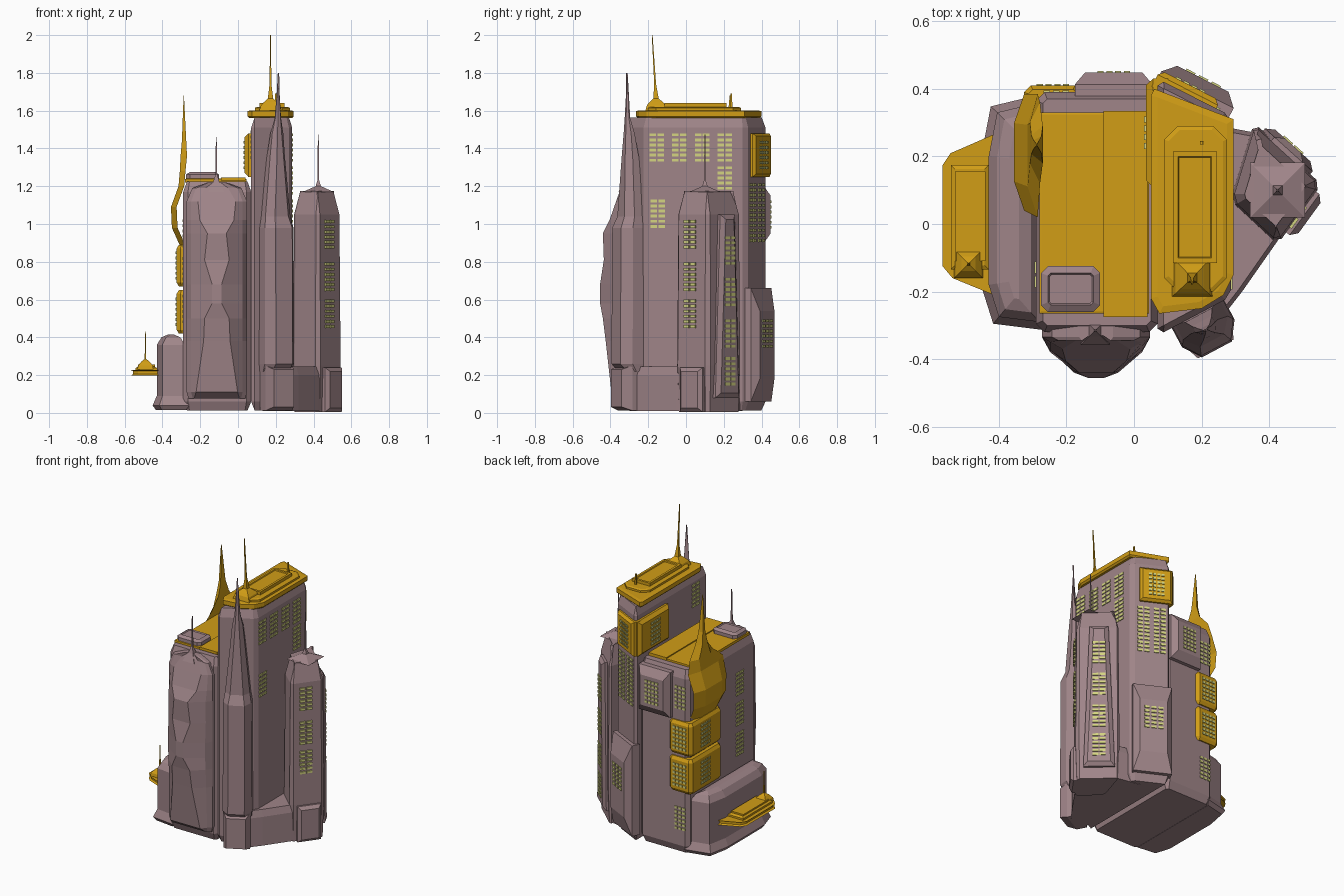
import bpy, math
from mathutils import Vector

if "Cube" in bpy.data.objects:
    bpy.data.objects.remove(bpy.data.objects["Cube"])


def material(name, rgb):
    m = bpy.data.materials.new(name)
    m.diffuse_color = (*rgb, 1)
    m.use_nodes = True
    m.node_tree.nodes["Principled BSDF"].inputs["Base Color"].default_value = m.diffuse_color
    return m


WALL = material("mauve_wall", (0.35, 0.235, 0.25))
GOLD = material("gold_trim", (0.64, 0.34, 0.008))
LIT = material("window_light", (0.66, 0.66, 0.22))


def mesh(name, verts, faces, mat):
    me = bpy.data.meshes.new(name)
    me.from_pydata(verts, [], faces)
    me.materials.append(mat)
    ob = bpy.data.objects.new(name, me)
    bpy.context.collection.objects.link(ob)
    return ob


def loft(name, rings, mat=WALL):
    """Skin equal-length rings and cap both ends."""
    n, v = len(rings[0]), [p for r in rings for p in r]
    f = [tuple(reversed(range(n))), tuple(range(len(v) - n, len(v)))]
    for k in range(len(rings) - 1):
        for i in range(n):
            j = (i + 1) % n
            f.append((k * n + i, k * n + j, k * n + n + j, k * n + n + i))
    return mesh(name, v, f, mat)


def inset(poly, d):
    out, n = [], len(poly)
    for i in range(n):
        a, b, c = (Vector(poly[(i + k) % n]) for k in (-1, 0, 1))
        e1, e2 = (b - a).normalized(), (c - b).normalized()
        n1, n2 = Vector((-e1.y, e1.x)), Vector((-e2.y, e2.x))
        out.append(b + (n1 + n2) * d / (1 + n1.dot(n2)))
    return out


def chamfer(poly, c):
    out, n = [], len(poly)
    for i in range(n):
        a, b, d = (Vector(poly[(i + k) % n]) for k in (-1, 0, 1))
        out += [b + (a - b).normalized() * c, b + (d - b).normalized() * c]
    return out


def rect(x0, x1, y0, y1):
    return [(x0, y0), (x1, y0), (x1, y1), (x0, y1)]


def prism(name, poly, levels, mat=WALL):
    """Stack a counter-clockwise plan at (z, inset) levels."""
    return loft(name, [[(p[0], p[1], z) for p in inset(poly, d)] for z, d in levels], mat)


def spire(name, x, y, levels, mat=WALL, n=4, lean=0.0):
    z0 = levels[0][0]
    loft(name, [[(x + r * math.cos(math.tau * (i + .5) / n),
                  y + lean * (z - z0) + r * math.sin(math.tau * (i + .5) / n), z)
                 for i in range(n)] for z, r in levels], mat)


def local(x, y, ang):
    """Frame on a wall: t sideways, d outward, z up."""
    a = math.radians(ang)
    c, s = math.cos(a), math.sin(a)
    return lambda t, d, z: (x + d * c - t * s, y + d * s + t * c, z)


def slab(name, x, y, ang, w, z0, z1, d, bev, mat=WALL, tw=1.0, zbev=None):
    """Bevelled panel standing out from a wall."""
    P, zb, rings = local(x, y, ang), zbev or bev, []
    for dep, b, q in ((-.03, 0, 0), (d * .4, 0, 0), (d, bev, zb)):
        h, ht = w / 2 - b, w * tw / 2 - b
        rings.append([P(-h, dep, z0 + q), P(h, dep, z0 + q), P(ht, dep, z1 - q), P(-ht, dep, z1 - q)])
    return loft(name, rings, mat)


win_v, win_f = [], []


def windows(x, y, ang, zc, cols=2, rows=6, w=.035, h=.015, gx=.042, gz=.027):
    P = local(x, y, ang)
    for i in range(cols):
        for j in range(rows):
            t, z, b = (i - (cols - 1) / 2) * gx, zc + (j - (rows - 1) / 2) * gz, len(win_v)
            for d in (-.004, .005):
                win_v.extend(P(t + a * w / 2, d, z + c * h / 2) for a, c in ((-1, -1), (1, -1), (1, 1), (-1, 1)))
            win_f.append((b + 4, b + 5, b + 6, b + 7))
            for k in range(4):
                m = (k + 1) % 4
                win_f.append((b + k, b + m, b + 4 + m, b + 4 + k))


# Main block with gilded roof
main = chamfer(rect(-.29, .07, -.32, .39), .025)
prism("main_block", main, [(.012, .02), (.06, 0), (1.17, 0), (1.225, .02)])
prism("main_roof", rect(-.28, .045, -.265, .33), [(1.22, 0), (1.238, 0), (1.24, .006)], GOLD)
prism("roof_strip", rect(-.09, .04, -.275, .335), [(1.23, 0), (1.247, 0)], GOLD)
prism("roof_hatch", chamfer(rect(-.275, -.10, -.26, -.125), .02),
      [(1.23, 0), (1.262, 0), (1.275, .02), (1.268, .025)])

# Front buttress with faceted keel: (z, outer half width, ridge half width, ridge y)
keel = [(.075, .15, .12, -.35), (.11, .16, .11, -.395), (.38, .16, .07, -.425), (.50, .16, .065, -.44),
        (.58, .16, .025, -.455), (.68, .16, .025, -.455), (.81, .16, .065, -.435), (.95, .16, .05, -.44),
        (1.02, .16, .09, -.405), (1.12, .16, .10, -.37), (1.19, .13, .06, -.345), (1.22, .05, .02, -.33)]
cx = -.112
loft("front_buttress", [[(cx - o, -.29, z), (cx - o, -.335, z), (cx - o * .85, min(-.345, y * .35 - .22), z),
                         (cx - r, y, z), (cx + r, y, z), (cx + o * .85, min(-.345, y * .35 - .22), z),
                         (cx + o, -.335, z), (cx + o, -.29, z)] for z, o, r, y in keel])
spire("buttress_antenna", cx - .003, -.315, [(1.17, .06), (1.22, .025), (1.26, .007), (1.46, .003)])

# Tall tower with stepped gold crown
tall = chamfer([(.07, -.33), (.287, -.215), (.287, .32), (.07, .43)], .02)
prism("tall_tower", tall, [(.012, .02), (.06, 0), (1.51, 0), (1.565, .018)])
crown = [(.075, -.265), (.2, -.25), (.265, -.21), (.295, -.15), (.295, .31), (.06, .40), (.05, .38), (.05, -.22)]
prism("tower_crown", crown, [(1.56, .01), (1.57, 0), (1.598, 0), (1.602, .02)], GOLD)
prism("crown_step", chamfer(rect(.09, .275, -.2, .29), .04), [(1.59, 0), (1.615, 0), (1.62, .012)], GOLD)
prism("crown_top", rect(.115, .245, -.115, .215), [(1.6, 0), (1.64, 0), (1.64, .015), (1.634, .018)], GOLD)
spire("crown_antenna", .172, -.155, [(1.6, .085), (1.63, .07), (1.645, .05), (1.665, .02), (1.74, .007), (2.0, .003)],
      GOLD, lean=-.06)
spire("crown_post", .2, .24, [(1.59, .008), (1.69, .006)], GOLD)

# Gold lounge wrapping the back corner of the tall tower
slab("lounge_back", .155, .388, 63, .20, 1.25, 1.48, .025, .015, GOLD)
slab("lounge_side", .07, .27, 180, .32, 1.25, 1.48, .035, .02, GOLD)

# Back bays
slab("upper_back_bay", -.06, .39, 90, .23, .90, 1.2, .058, .03, zbev=.05)
slab("lower_back_bay", .177, .376, 63, .24, .06, .66, .06, .035, zbev=.12)

# Front fin: (z, half width, front half width, inner depth, outer depth)
P = local(.21, -.305, -62)
fin = [(.22, .085, .05, -.06, .035), (.26, .088, .05, -.06, .075), (.98, .085, .05, -.06, .07),
       (1.04, .075, .04, -.06, .045), (1.35, .045, .02, -.05, .03), (1.48, .033, .012, -.03, .022),
       (1.56, .017, .008, -.012, .018), (1.80, .002, .001, .003, .007)]
loft("front_fin", [[P(-w, i + .01, z), P(-w, i + (o - i) * .6, z), P(-f, o, z), P(f, o, z),
                    P(w, i + (o - i) * .6, z), P(w, i + .01, z)]
                   [::1] for z, w, f, i, o in fin])
slab("fin_foot", .2, -.29, -62, .16, .012, .25, .09, .02)

# Side tower with pyramid roof
side = chamfer([(.285, .07), (.425, -.06), (.555, .117), (.355, .30)], .02)
prism("side_tower", side, [(.005, .008), (.25, 0), (1.05, .006), (1.165, .035), (1.175, .035)])
spire("side_tower_roof", .425, .10, [(1.17, .115), (1.20, .02), (1.23, .007), (1.475, .003)])
slab("side_tower_panel", .45, .21, 48, .19, .08, 1.05, .03, .025, tw=.6)
slab("side_tower_foot", .495, .035, -36, .15, .005, .24, .03, .02)

# Podium joining the side tower, fin and tall tower
podium = [(.13, -.30), (.25, -.29), (.32, -.20), (.425, -.05), (.50, .06), (.36, .27), (.2, .30)]
prism("podium", podium, [(.01, .0), (.20, .0), (.245, .012)])

# Low left wing with landing deck
wing = [(-.28, -.29), (-.40, -.275), (-.43, -.18), (-.43, .20), (-.405, .33), (-.28, .36)][::-1]
prism("left_wing", wing, [(.015, -.005), (.04, -.022), (.09, 0), (.36, 0), (.40, .025), (.415, .06)])
deck = [(-.42, -.195), (-.42, .25), (-.50, .215), (-.535, .20), (-.555, .17), (-.555, -.12), (-.53, -.15)][::-1]
prism("landing_deck", deck, [(.198, .012), (.205, 0), (.222, 0), (.226, .012)], GOLD)
prism("deck_step", rect(-.542, -.43, -.135, .175), [(.22, 0), (.238, 0), (.245, .012)], GOLD)
prism("deck_top", rect(-.53, -.44, -.11, .155), [(.24, 0), (.255, 0), (.255, .012)], GOLD)
spire("deck_antenna", -.49, -.118, [(.23, .06), (.25, .055), (.272, .03), (.285, .006), (.43, .002)], GOLD)

# Two gold boxes wrapping the back left corner
for label, z0, z1 in (("lower", .42, .65), ("upper", .67, .89)):
    prism(label + "_corner_box", chamfer(rect(-.325, -.155, .08, .41), .02),
          [(z0, .012), (z0 + .02, 0), (z1 - .02, 0), (z1, .012)], GOLD)
    windows(-.24, .41, 90, (z0 + z1) / 2, cols=4, w=.018, gx=.026)
    windows(-.325, .26, 180, (z0 + z1) / 2, cols=4, w=.018, gx=.026)

# Gold spire on the left wall: (z, y start, y end, outer x)
blade = [(.88, .06, .36, -.305), (.98, .04, .38, -.35), (1.09, .04, .385, -.355), (1.2, .02, .385, -.315),
         (1.28, .12, .36, -.308), (1.36, .18, .29, -.304), (1.44, .21, .26, -.297), (1.68, .231, .237, -.288)]
rings = []
for z, a, b, x in blade:
    k, xi = (b - a) * .25, min(-.262, x + .03) if z < 1.3 else -.286 + (1.68 - z) * .05
    rings.append([(xi, a, z), (xi, b, z), (x, b - k, z), (x, a + k, z)])
loft("left_spire", rings, GOLD)

# Lit windows
for y in (-.155, -.035, .085, .205):
    windows(.287, y, 0, 1.405)
windows(.287, .205, 0, 1.23)
windows(.287, -.15, 0, 1.055)
for z in (.525, .72, .945):
    windows(.485, .02, -36, z)
for z in (.22, .42, .64, .86):
    q = local(.45, .21, 48)(0, .03, 0)
    windows(q[0], q[1], 48, z)
for t in (-.05, .05):
    q = local(.177, .376, 63)(t, 0, 0)
    for z in (.98, 1.14):
        windows(q[0], q[1], 63, z, w=.03)
q = local(.177, .376, 63)(0, .06, 0)
windows(q[0], q[1], 63, .42, cols=3, w=.03)
q = local(.155, .388, 63)(0, .025, 0)
windows(q[0], q[1], 63, 1.365, cols=4, w=.018, gx=.026)
windows(.035, .27, 180, 1.365, cols=4, w=.018, gx=.026)
windows(-.06, .448, 90, 1.05, cols=4, w=.018, gx=.026)
windows(-.23, .39, 90, 1.04, cols=3, w=.02, gx=.028)
windows(-.23, .39, 90, .24, cols=3, w=.02, gx=.028)
for z in (.55, .75, .95):
    windows(-.29, -.15, 180, z)
windows(.07, -.2, 180, 1.42)
mesh("windows", win_v, win_f, LIT)

# Consistent outward normals
import bmesh
for ob in bpy.data.objects:
    if ob.name != "windows":
        bm = bmesh.new()
        bm.from_mesh(ob.data)
        bmesh.ops.recalc_face_normals(bm, faces=bm.faces)
        bm.to_mesh(ob.data)
        bm.free()
